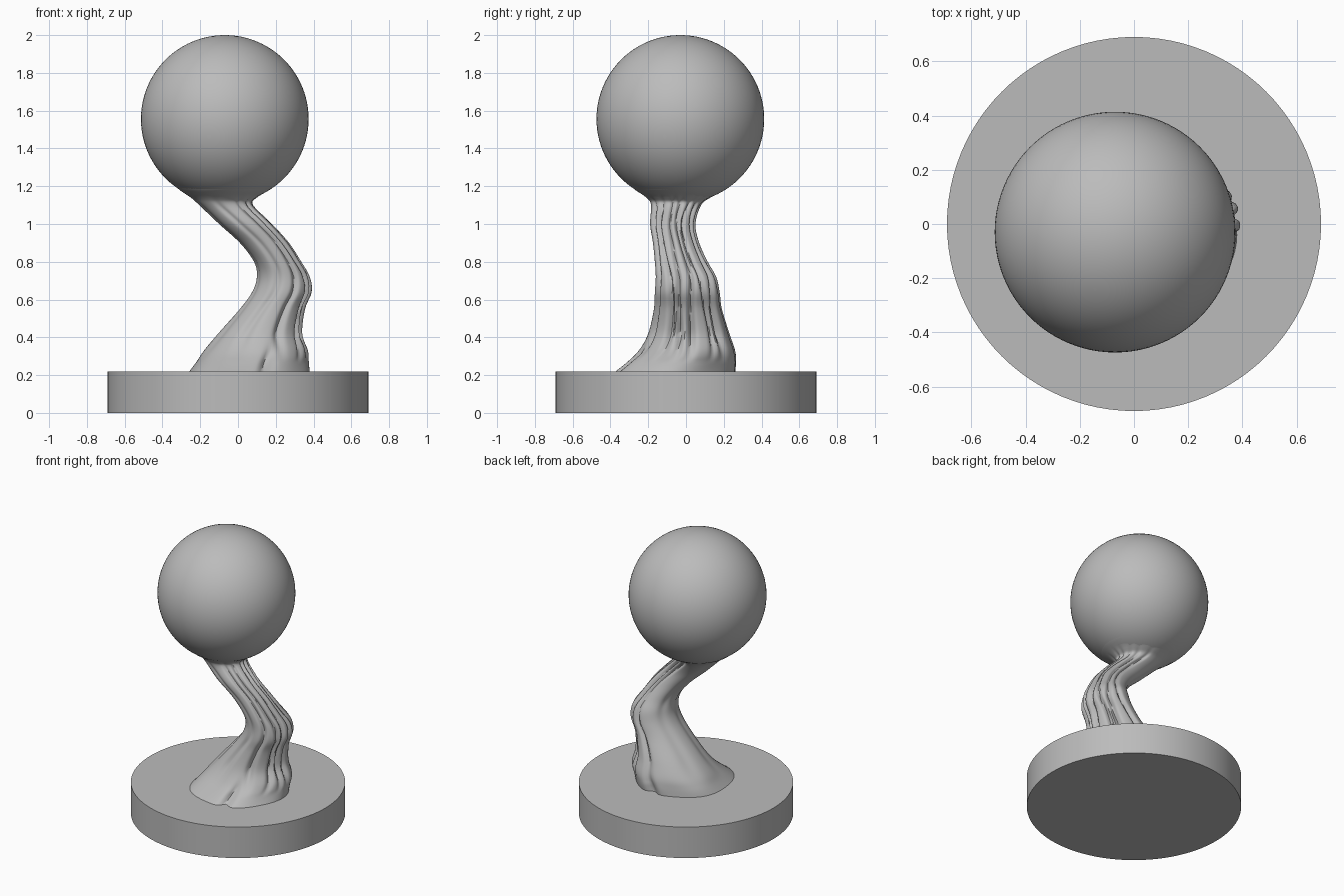
import bpy, bmesh, math
from math import sin, cos, pi, exp

if "Cube" in bpy.data.objects:
    bpy.data.objects.remove(bpy.data.objects["Cube"])

grey = bpy.data.materials.new("stone_grey")
grey.diffuse_color = (0.5, 0.5, 0.5, 1)
grey.use_nodes = True
grey.node_tree.nodes["Principled BSDF"].inputs["Base Color"].default_value = grey.diffuse_color


def finish(obj, name, angle):
    obj.name = name
    obj.data.materials.clear()
    obj.data.materials.append(grey)
    bpy.ops.object.select_all(action='DESELECT')
    obj.select_set(True)
    bpy.context.view_layer.objects.active = obj
    bpy.ops.object.shade_smooth_by_angle(angle=math.radians(angle))


# Round base
bpy.ops.mesh.primitive_cylinder_add(vertices=96, radius=0.69, depth=0.22, location=(0, 0, 0.11))
finish(bpy.context.object, "base", 30)

# Ball on top
bpy.ops.mesh.primitive_uv_sphere_add(segments=96, ring_count=48, radius=0.444,
                                     location=(-0.07, -0.03, 1.556))
finish(bpy.context.object, "ball", 60)

# Trunk outline: height, x min, x max, y min, y max
SECTIONS = [
    (0.21, -0.265, 0.38, -0.385, 0.26), (0.27, -0.22, 0.375, -0.31, 0.265),
    (0.33, -0.18, 0.37, -0.25, 0.26), (0.42, -0.105, 0.34, -0.20, 0.23),
    (0.55, 0.01, 0.355, -0.17, 0.19), (0.64, 0.075, 0.39, -0.165, 0.178),
    (0.72, 0.10, 0.38, -0.16, 0.16), (0.80, 0.085, 0.335, -0.165, 0.115),
    (0.90, 0.01, 0.27, -0.175, 0.07), (1.00, -0.10, 0.18, -0.19, 0.05),
    (1.10, -0.205, 0.08, -0.185, 0.08), (1.14, -0.25, 0.10, -0.21, 0.13),
    (1.19, -0.32, 0.18, -0.28, 0.22), (1.24, -0.34, 0.21, -0.31, 0.25),
]
STEPS, SIDES = 5, 120


def catmull(a, b, c, d, t):
    return 0.5 * (2*b + (c - a)*t + (2*a - 5*b + 4*c - d)*t*t + (3*b - a - 3*c + d)*t**3)


def smooth_sections():
    n = len(SECTIONS)
    for i in range(n - 1):
        quad = [SECTIONS[max(0, min(n - 1, i + k))] for k in (-1, 0, 1, 2)]
        for s in range(STEPS):
            yield [catmull(*v, s / STEPS) for v in zip(*quad)]
    yield SECTIONS[-1]


def bump(a, centre, width):
    d = (a - centre + pi) % (2 * pi) - pi
    return exp(-(d / width) ** 2)


# Groove angle (degrees), half width (radians), depth
GROOVES = [(-62, 0.10, 0.13), (-33, 0.08, 0.16), (-12, 0.07, 0.17), (8, 0.08, 0.18),
           (30, 0.07, 0.14), (52, 0.09, 0.15), (80, 0.10, 0.12), (-105, 0.14, 0.07),
           (150, 0.2, 0.05), (200, 0.16, 0.05)]


def radius(a, z):
    r = 1.0
    fade = min(1, max(0, (z - 0.27) / 0.15)) * min(1, max(0, (1.16 - z) / 0.1))
    for deg, width, depth in GROOVES:
        wander = 0.08 * sin(7 * z + deg)
        r -= fade * depth * bump(a, math.radians(deg) + wander, width)
    # Notches between the root toes
    low = exp(-((z - 0.25) / 0.08) ** 2)
    r -= 0.16 * low * bump(a, math.radians(-74), 0.10)
    r -= 0.12 * low * bump(a, math.radians(85), 0.12)
    return r + 0.025 * low * sin(5 * a + 1)


# Twisted trunk with long grooves
bm = bmesh.new()
rings = []
for z, x0, x1, y0, y1 in smooth_sections():
    pts = []
    for i in range(SIDES):
        a = 2 * pi * i / SIDES
        r = radius(a, z)
        pts.append((r * cos(a), r * sin(a)))
    xs, ys = zip(*pts)
    fit = lambda v, vs, lo, hi: lo + (hi - lo) * (v - min(vs)) / (max(vs) - min(vs))
    rings.append([bm.verts.new((fit(x, xs, x0, x1), fit(y, ys, y0, y1), z)) for x, y in pts])
for lower, upper in zip(rings, rings[1:]):
    for i in range(SIDES):
        j = (i + 1) % SIDES
        bm.faces.new((lower[i], lower[j], upper[j], upper[i]))
bm.faces.new(rings[0][::-1])
bm.faces.new(rings[-1])
mesh = bpy.data.meshes.new("trunk")
bm.to_mesh(mesh)
bm.free()
trunk = bpy.data.objects.new("trunk", mesh)
bpy.context.collection.objects.link(trunk)
finish(trunk, "trunk", 50)
